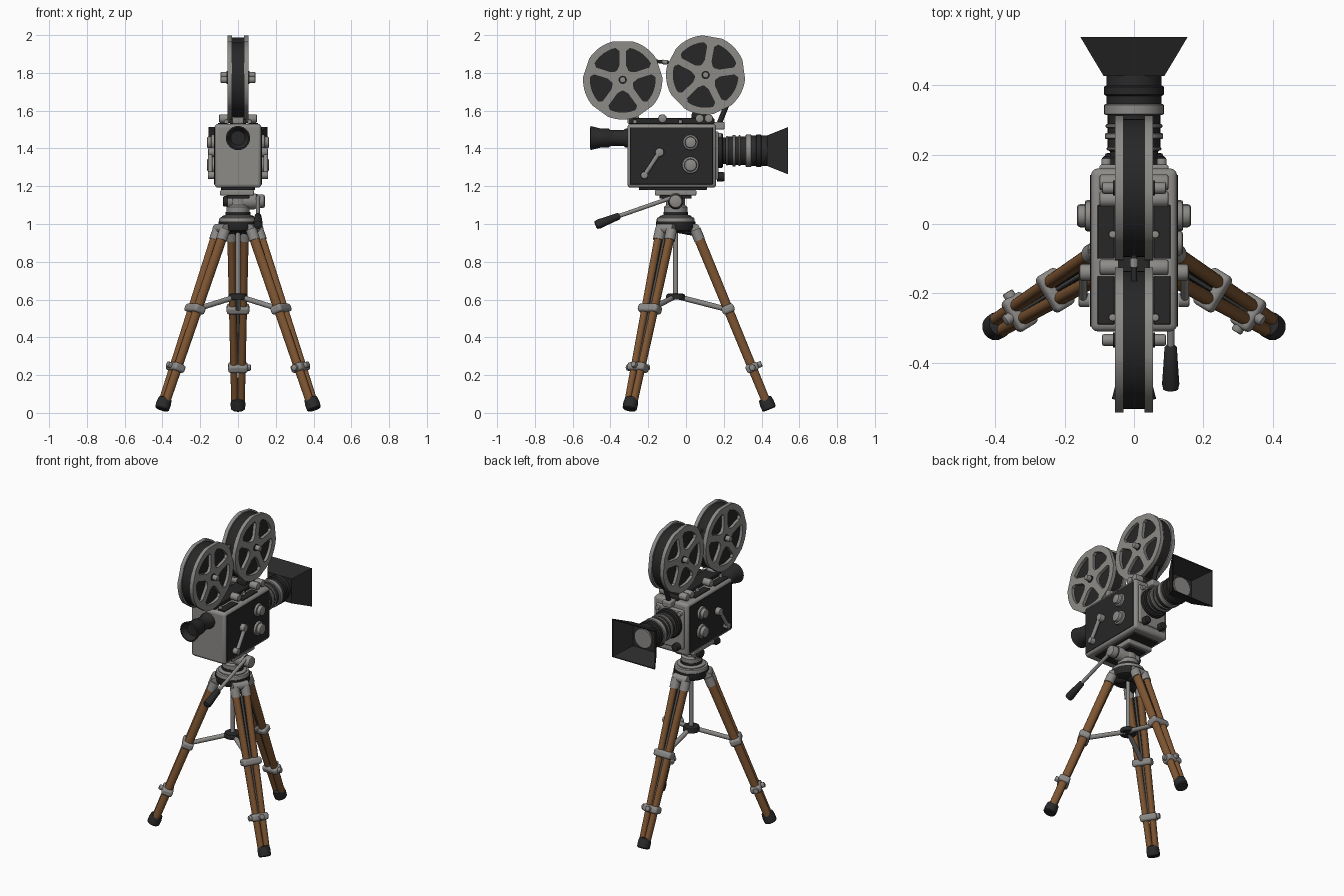
import bpy, bmesh, math
from mathutils import Vector, Matrix

if "Cube" in bpy.data.objects:
    bpy.data.objects.remove(bpy.data.objects["Cube"])

def material(name, rgb):
    m = bpy.data.materials.new(name)
    m.diffuse_color = (*rgb, 1)
    m.use_nodes = True
    m.node_tree.nodes["Principled BSDF"].inputs["Base Color"].default_value = m.diffuse_color
    return m

SILVER = material("brushed metal", (0.265, 0.257, 0.245))
BLACK = material("black paint", (0.020, 0.020, 0.020))
RUBBER = material("dark rubber", (0.023, 0.023, 0.023))
WOOD = material("brown wood", (0.21, 0.092, 0.032))

def finish(name, bm, mat, bevel=0.0):
    bmesh.ops.recalc_face_normals(bm, faces=bm.faces)
    me = bpy.data.meshes.new(name)
    bm.to_mesh(me)
    bm.free()
    me.materials.append(mat)
    ob = bpy.data.objects.new(name, me)
    bpy.context.collection.objects.link(ob)
    if bevel:
        b = ob.modifiers.new("bevel", 'BEVEL')
        b.width, b.segments = bevel, 3
    bpy.ops.object.select_all(action='DESELECT')
    ob.select_set(True)
    bpy.context.view_layer.objects.active = ob
    bpy.ops.object.shade_smooth_by_angle(angle=math.radians(35))
    return ob

def box(name, lo, hi, mat, bevel=0.0):
    bm = bmesh.new()
    bmesh.ops.create_cube(bm, size=1)
    lo, hi = Vector(lo), Vector(hi)
    for v in bm.verts:
        v.co = Vector(a * b for a, b in zip(v.co, hi - lo)) + (lo + hi) / 2
    return finish(name, bm, mat, bevel)

def lathe(name, p0, p1, profile, mat, seg=32, depth=1.0):
    """Turned part: profile is (distance along p0-p1, radius); depth makes it oval."""
    p0, p1 = Vector(p0), Vector(p1)
    rot = (p1 - p0).to_track_quat('Z', 'Y').to_matrix()
    bm = bmesh.new()
    rings = []
    for d, r in profile:
        rings.append([bm.verts.new(p0 + rot @ Vector((r * math.cos(a), depth * r * math.sin(a), d)))
                      for a in (2 * math.pi * i / seg for i in range(seg))])
    for a, b in zip(rings, rings[1:]):
        for i in range(seg):
            bm.faces.new((a[i], a[(i + 1) % seg], b[(i + 1) % seg], b[i]))
    bm.faces.new(rings[0])
    bm.faces.new(rings[-1])
    return finish(name, bm, mat)

def rod(name, p0, p1, r, mat, r1=None, seg=20, depth=1.0):
    length = (Vector(p1) - Vector(p0)).length
    return lathe(name, p0, p1, [(0, r), (length, r if r1 is None else r1)], mat, seg, depth)

def knob(name, p0, p1, r, mat, seg=28):
    h = (Vector(p1) - Vector(p0)).length
    c = min(0.3 * r, 0.4 * h)
    return lathe(name, p0, p1, [(0, r), (h - c, r), (h - c * 0.3, r - c * 0.3), (h, r - c)], mat, seg)

# ---------- camera body ----------
box("camera_body", (-0.124, -0.31, 1.192), (0.124, 0.16, 1.53), SILVER, 0.018)
box("magazine_base", (-0.045, -0.30, 1.53), (0.045, 0.15, 1.56), BLACK, 0.006)
for s in (-1, 1):
    box("side_panel", (min(s * .122, s * .127), -0.296, 1.21), (max(s * .122, s * .127), 0.142, 1.512), BLACK, 0.002)
    for z, r in ((1.432, 0.041), (1.312, 0.045)):
        knob("dial_base", (s * .125, 0.024, z), (s * .142, 0.024, z), r, SILVER)
        knob("dial", (s * .14, 0.024, z), (s * .165, 0.024, z), r * 0.75, SILVER)
    # side crank
    knob("crank_hub", (s * .125, -.14, 1.38), (s * .158, -.14, 1.38), 0.024, SILVER)
    rod("crank_arm", (s * .147, -.14, 1.38), (s * .147, -.22, 1.258), 0.012, SILVER)
    knob("crank_knob", (s * .128, -.22, 1.258), (s * .16, -.22, 1.258), 0.02, SILVER)
    # black deck inlays and thumbscrews
    for y0, y1 in ((-.29, -.15), (-.10, .055)):
        box("deck_inlay", (s * .081 - .024, y0, 1.526), (s * .081 + .024, y1, 1.536), BLACK, 0.002)
    for y in (-.125, .072, .12):
        knob("deck_screw", (s * .045, y, 1.558), (s * .10, y, 1.558), 0.023, SILVER)
    for y in (-.27, -.03):
        knob("deck_bolt", (s * .062, y, 1.53), (s * .062, y, 1.552), 0.011, SILVER)

# ---------- film reels ----------
def reel_side(name, cy, cz, x0, x1, turn):
    # (radius, half width of spoke); windows lie between the second and fifth ring
    rings = [(0.012, .004), (0.06, .032), (0.078, .021), (0.154, .021), (0.171, .038), (0.21, .05)]
    n, bm, loops = 8, bmesh.new(), []
    for r, hw in rings:
        a0 = math.asin(min(hw / r, 0.55))
        loop = []
        for k in range(5):
            mid = turn + k * 2 * math.pi / 5
            for i in range(n + 1):
                a = mid + a0 + (2 * math.pi / 5 - 2 * a0) * i / n
                loop.append(bm.verts.new((x0, cy + r * math.cos(a), cz + r * math.sin(a))))
        loops.append(loop)
    m = 5 * (n + 1)
    for j in range(5):
        for i in range(m):
            if 1 <= j <= 3 and i % (n + 1) != n:
                continue
            a, b = loops[j], loops[j + 1]
            bm.faces.new((a[i], a[(i + 1) % m], b[(i + 1) % m], b[i]))
    ext = bmesh.ops.extrude_face_region(bm, geom=bm.faces[:], use_keep_orig=True)
    for v in ext["geom"]:
        if isinstance(v, bmesh.types.BMVert):
            v.co.x = x1
    return finish(name, bm, SILVER)

for label, cy, cz, turn in (("rear", -.335, 1.763, 90), ("front", .104, 1.789, 80)):
    rod(label + "_film_roll", (-.036, cy, cz), (.036, cy, cz), 0.199, BLACK, seg=64)
    for s in (-1, 1):
        reel_side(label + "_reel_flange", cy, cz, s * .031, s * .055, math.radians(turn))
        rod(label + "_reel_washer", (s * .05, cy, cz), (s * .06, cy, cz), 0.022, BLACK)
        knob(label + "_reel_hub", (s * .06, cy, cz), (s * .092, cy, cz), 0.017, SILVER)
rod("reel_link", (0, -.165, 1.862), (0, -.09, 1.855), 0.009, BLACK)
rod("reel_link_tip", (0, -.125, 1.858), (0, -.10, 1.856), 0.012, SILVER)
rod("film_guide", (0, .175, 1.53), (0, .215, 1.63), 0.014, BLACK)
box("guide_foot", (-.03, .14, 1.50), (.03, .205, 1.54), SILVER, 0.008)
box("rear_magazine_bracket", (-.03, -.31, 1.53), (.03, -.25, 1.575), SILVER, 0.008)
box("front_magazine_bracket", (-.03, .03, 1.53), (.03, .13, 1.59), BLACK, 0.008)

# ---------- eyepiece ----------
lathe("eyepiece", (0, -.30, 1.455), (0, -.6, 1.455),
      [(0, .05), (.02, .05), (.03, .043), (.10, .043), (.11, .05), (.15, .05), (.205, .064),
       (.207, .056), (.17, .038)], RUBBER)
rod("eyepiece_glass", (0, -.46, 1.455), (0, -.473, 1.455), 0.036, BLACK)

# ---------- lens and hood ----------
LZ = 1.388
box("lens_plate", (-.10, .15, 1.235), (.10, .172, 1.49), SILVER, 0.008)
lathe("lens_mount", (0, .165, LZ), (0, 1, LZ), [(0, .092), (.025, .092), (.032, .085)], BLACK, 40)
lathe("lens_barrel", (0, .16, LZ), (0, 1, LZ),
      [(0, .07), (.05, .07), (.055, .076), (.16, .076), (.17, .08), (.27, .08), (.275, .06)], RUBBER, 40)
for y, w, r in ((.212, .010, .079), (.245, .018, .084), (.277, .012, .082), (.315, .032, .086)):
    lathe("lens_ring", (0, y, LZ), (0, 1, LZ), [(0, r - .004), (.003, r), (w - .003, r), (w, r - .004)], SILVER, 40)
lathe("focus_ring", (0, .37, LZ), (0, 1, LZ), [(0, .08), (.004, .087), (.026, .087), (.03, .08)], BLACK, 40)
rod("lens_glass", (0, .43, LZ), (0, .445, LZ), 0.062, SILVER, seg=40)
for s in (-1, 1):
    knob("mount_screw", (s * .06, .165, 1.25), (s * .06, .205, 1.25), 0.024, BLACK)
    knob("mount_bolt", (s * .08, .17, 1.468), (s * .08, .19, 1.468), 0.014, SILVER)

def hood():
    bm = bmesh.new()
    # outer back, outer rim, inner rim, inner back
    sections = [(.428, .088, .080), (.54, .155, .125), (.54, .149, .119), (.434, .08, .072)]
    loops = [[bm.verts.new((sx * hx, y, LZ + sz * hz)) for sx, sz in ((-1, -1), (1, -1), (1, 1), (-1, 1))]
             for y, hx, hz in sections]
    for a, b in zip(loops, loops[1:]):
        for i in range(4):
            bm.faces.new((a[i], a[(i + 1) % 4], b[(i + 1) % 4], b[i]))
    bm.faces.new(loops[0])
    bm.faces.new(loops[-1])
    finish("lens_hood", bm, RUBBER)
hood()

# ---------- pan head ----------
CY = -0.055
box("base_pad", (-.09, -.25, 1.18), (.09, .11, 1.195), BLACK, 0.003)
box("mount_plate", (-.095, -.165, 1.15), (.085, .055, 1.18), SILVER, 0.008)
box("plate_slide", (-.06, -.14, 1.135), (.06, .03, 1.152), BLACK, 0.003)
lathe("head_column", (0, CY, 1.03), (0, CY, 2),
      [(0, .085), (.012, .085), (.02, .062), (.06, .062), (.07, .05), (.115, .05)], SILVER)
rod("head_collar", (0, CY, 1.048), (0, CY, 1.064), 0.065, BLACK, seg=32)
knob("tilt_joint", (-.055, CY, 1.12), (.10, CY, 1.12), 0.042, SILVER)
rod("tilt_washer", (.088, CY, 1.12), (.102, CY, 1.12), 0.038, BLACK)
knob("tilt_knob", (.10, CY, 1.12), (.142, CY, 1.12), 0.036, SILVER)
knob("tilt_cap", (-.05, CY, 1.12), (-.08, CY, 1.12), 0.028, BLACK)
rod("pan_handle", (.106, -.06, 1.145), (.106, -.37, 1.037), 0.011, SILVER)
lathe("pan_grip", (.106, -.35, 1.044), (.106, -.50, .985),
      [(0, .012), (.008, .018), (.06, .021), (.12, .025), (.135, .022), (.139, .012)], RUBBER)

# ---------- tripod crown ----------
knob("crown_top", (0, CY, 1.01), (0, CY, 1.036), 0.10, SILVER, 40)
knob("crown_base", (0, CY, 1.012), (0, CY, .96), 0.104, BLACK, 40)
rod("centre_column", (0, CY, .98), (0, CY, .61), 0.013, SILVER)
knob("spreader_hub", (0, CY, .60), (0, CY, .632), 0.05, BLACK)

# ---------- tripod legs ----------
for name, top, foot in (("back_leg", (0, .062, .94), (0, .437, .03)),
                        ("right_leg", (.098, -.112, .94), (.400, -.297, .03)),
                        ("left_leg", (-.098, -.112, .94), (-.400, -.297, .03))):
    top, foot = Vector(top), Vector(foot)
    axis = (foot - top).normalized()
    side = axis.cross(Vector((0, 0, 1))).normalized()
    out = side.cross(axis).normalized()

    def at(z, off=0.0, up=0.0):
        t = (top.z - z) / (top.z - foot.z)
        return top.lerp(foot, t) + side * off + out * up

    # twin oval wooden poles with thin rods between them
    for s in (-1, 1):
        rod(name + "_pole", at(.95, s * .0355), at(.05, s * .0175), 0.0215, WOOD, 0.0185, depth=1.25)
        rod(name + "_socket", at(.97, s * .034), at(.915, s * .0345), 0.029, SILVER)
        rod(name + "_dark_rod", at(.92, s * .010), at(.25, s * .005), 0.0045, BLACK, seg=10)
    rod(name + "_inner_rod", at(.92), at(.25), 0.0055, SILVER, seg=10)
    rod(name + "_hinge", at(.975, -.05), at(.975, .05), 0.026, SILVER)
    rod(name + "_bracket", (0, CY, .985), at(.965), 0.03, BLACK)
    # clamps
    for z, hw in ((.55, .06), (.24, .052)):
        ob = box(name + "_clamp", (-hw, -.034, -.022), (hw, .034, .022), SILVER, 0.014)
        ob.matrix_world = Matrix.Translation(at(z)) @ Matrix((side, out, axis)).transposed().to_4x4()
    knob(name + "_clamp_screw", at(.24, 0, .03), at(.24, 0, .054), 0.016, SILVER)
    knob(name + "_clamp_wing", at(.24, .045), at(.24, .068), 0.017, SILVER)
    # spreader arm to the upper clamp
    rod(name + "_spreader", (0, CY, .618), at(.56, 0, -.02), 0.014, SILVER)
    # rubber foot
    end = at(.018)
    lathe(name + "_foot", end, at(.5), [(0, .032), (.006, .038), (.035, .039), (.062, .035), (.066, .027)], RUBBER, 24)
